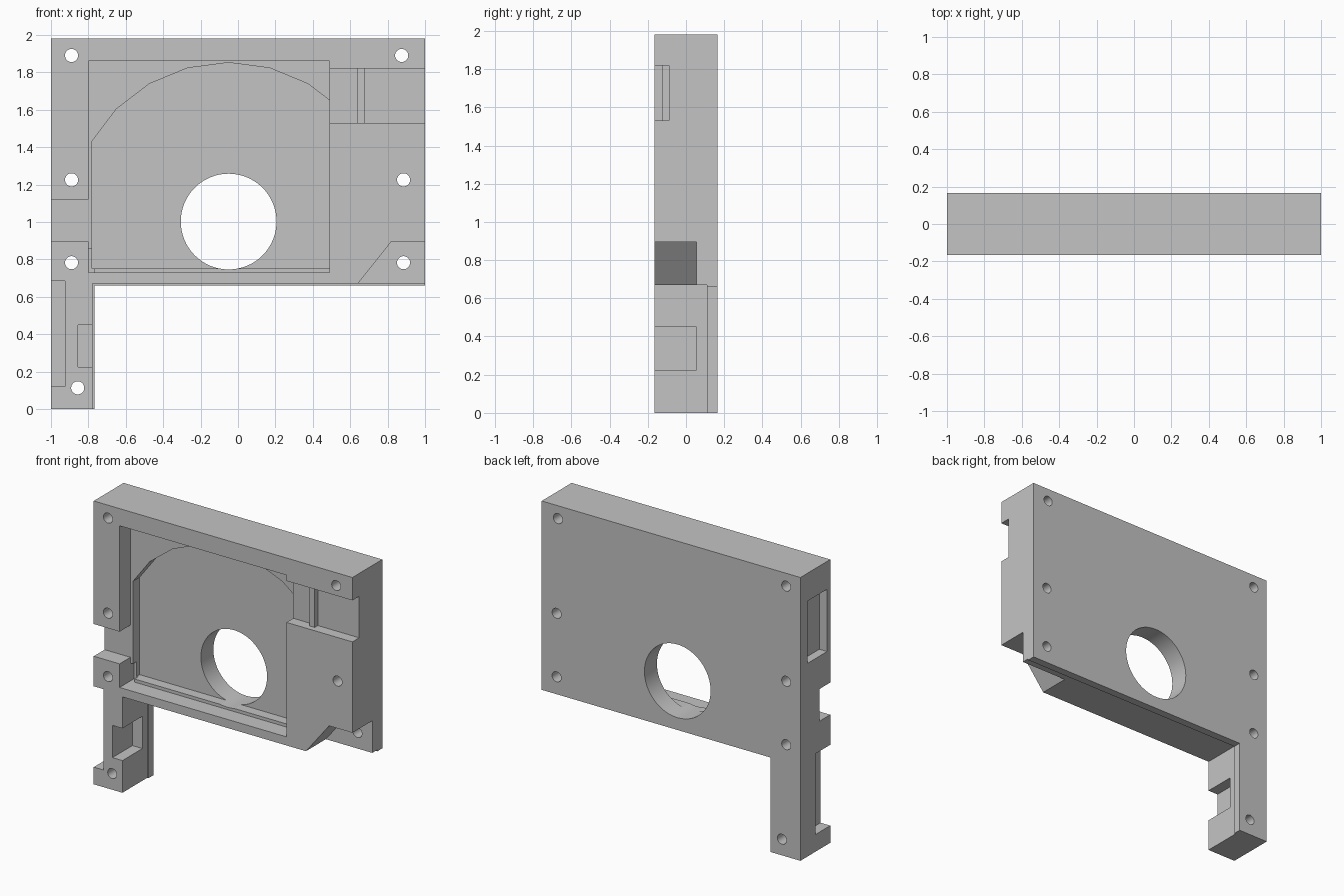
import bpy
import bmesh
import math

if "Cube" in bpy.data.objects:
    bpy.data.objects.remove(bpy.data.objects["Cube"], do_unlink=True)

FRONT, BACK = -0.165, 0.165
OUT = 0.1  # cutter overshoot beyond the body

grey = bpy.data.materials.new("plain grey")
grey.use_nodes = True
colour = (0.55, 0.55, 0.55, 1)
grey.diffuse_color = colour
grey.node_tree.nodes["Principled BSDF"].inputs["Base Color"].default_value = colour


def prism(name, profile, y0, y1):
    """Extrude an (x, z) outline from y0 to y1."""
    bm = bmesh.new()
    face = bm.faces.new([bm.verts.new((x, y0, z)) for x, z in profile])
    new = bmesh.ops.extrude_face_region(bm, geom=[face])["geom"]
    verts = [v for v in new if isinstance(v, bmesh.types.BMVert)]
    bmesh.ops.translate(bm, verts=verts, vec=(0, y1 - y0, 0))
    bmesh.ops.recalc_face_normals(bm, faces=bm.faces)
    mesh = bpy.data.meshes.new(name)
    bm.to_mesh(mesh)
    bm.free()
    mesh.materials.append(grey)
    obj = bpy.data.objects.new(name, mesh)
    bpy.context.collection.objects.link(obj)
    return obj


def rect(x0, x1, z0, z1):
    return [(x0, z0), (x1, z0), (x1, z1), (x0, z1)]


def circle(x, z, r, n):
    steps = [2 * math.pi * i / n for i in range(n)]
    return [(x + r * math.cos(a), z + r * math.sin(a)) for a in steps]


def cut(profile, y1, y0=FRONT - OUT):
    """Subtract a prism from the body, by default milled from the front."""
    cutter = prism("cutter", profile, y0, y1)
    cutter.hide_render = True
    bpy.context.view_layer.objects.active = body
    mod = body.modifiers.new("cut", "BOOLEAN")
    mod.operation = "DIFFERENCE"
    mod.solver = "EXACT"
    mod.object = cutter
    bpy.ops.object.modifier_apply(modifier=mod.name)
    bpy.data.objects.remove(cutter, do_unlink=True)


# Plate with a leg
body = prism("housing_plate", [(-1, 0), (-0.768, 0), (-0.768, 0.66),
                               (1, 0.66), (1, 1.98), (-1, 1.98)], FRONT, BACK)

# Thin lip left along the back of the lower and inner leg edges
cut(rect(-0.778, 1 + OUT, -OUT, 0.67), 0.11)

# Shallow rectangular pocket, then the deeper arched pocket
floor = -0.045
cut(rect(-0.8, 0.49, 0.73, 1.86), floor)
cx, cz = -0.05, 1.002
arc = [(cx + 0.85 * math.sin(math.radians(a)), cz + 0.85 * math.cos(math.radians(a)))
       for a in range(30, -46, -15)]
cut([(0.49, 0.752), (0.49, 1.65)] + arc + [(-0.78, 1.432), (-0.78, 0.752)], 0.027)
cut(rect(-0.8, -0.77, 0.73, 0.855), -0.005)

# Side openings, leg recesses and the bevelled corner
cut(rect(0.47, 1 + OUT, 1.53, 1.82), -0.09)
cut(rect(-1 - OUT, -0.79, 0.895, 1.12), floor)
cut(rect(-1 - OUT, -0.925, 0.12, 0.685), 0.0)
cut(rect(-0.855, -0.7, 0.225, 0.45), 0.055)
cut([(0.585, 0.6), (1 + OUT, 0.6), (1 + OUT, 0.895), (0.82, 0.895)], 0.055)
cut(rect(-1 - OUT, -0.94, 1.35, 1.785), 0.088, -0.13)

# Large round hole and screw holes
cut(circle(cx, cz, 0.256, 64), BACK + OUT)
for x, z in [(-0.89, 1.89), (0.875, 1.89), (-0.89, 1.225), (0.885, 1.225),
             (-0.89, 0.782), (0.885, 0.782), (-0.857, 0.113)]:
    cut(circle(x, z, 0.035, 36), BACK + OUT)

# Rib across the side opening
prism("slot_rib", rect(0.64, 0.68, 1.53, 1.82), -0.125, -0.09)

# Smooth holes, crisp edges
bpy.ops.object.select_all(action="DESELECT")
body.select_set(True)
bpy.context.view_layer.objects.active = body
bpy.ops.object.shade_smooth_by_angle(angle=math.radians(12))
